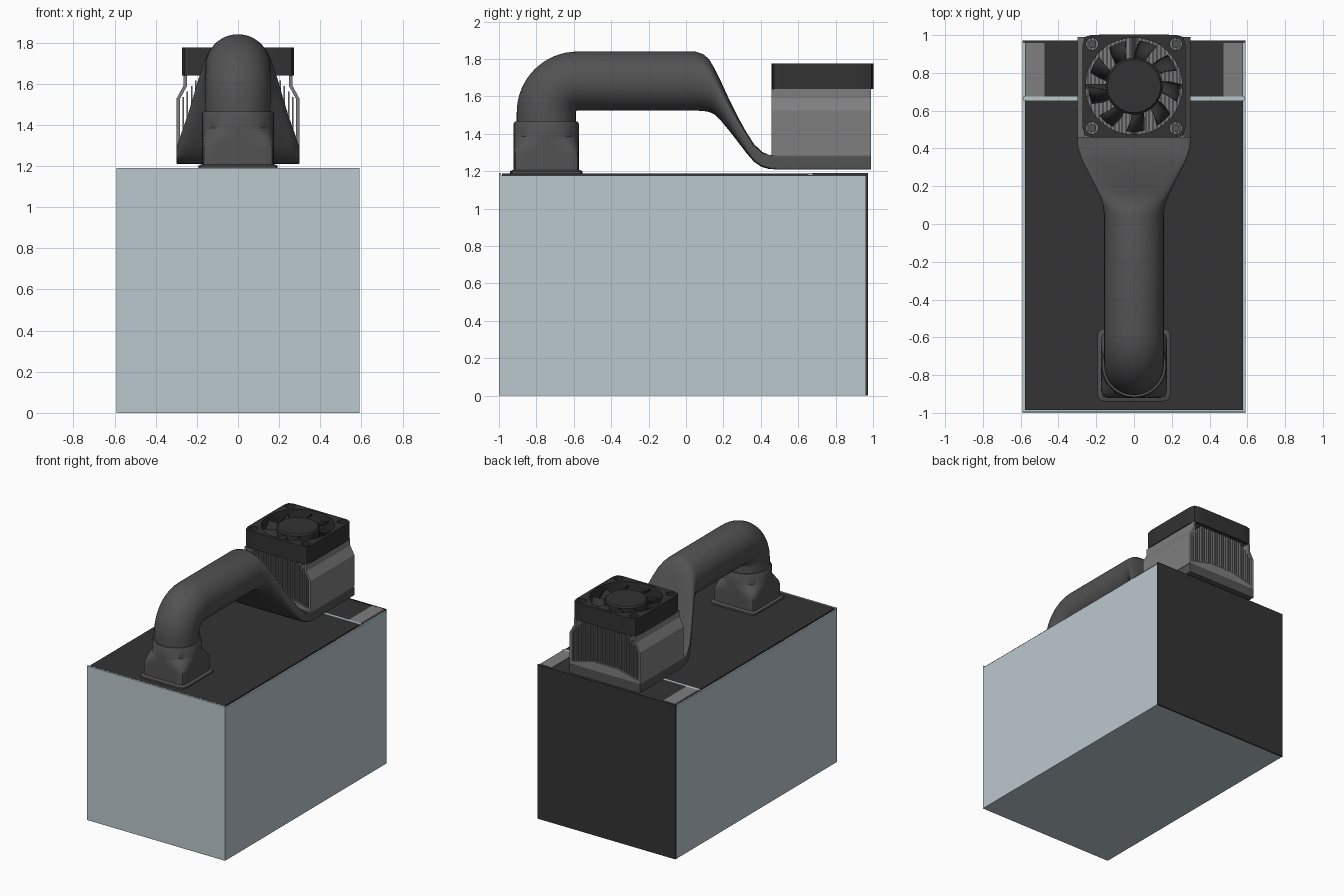
import bpy, bmesh, math
from mathutils import Vector as V

if "Cube" in bpy.data.objects:
    bpy.data.objects.remove(bpy.data.objects["Cube"])


def material(name, r, g, b):
    m = bpy.data.materials.new(name)
    m.use_nodes = True
    m.diffuse_color = (r, g, b, 1)
    m.node_tree.nodes["Principled BSDF"].inputs["Base Color"].default_value = (r, g, b, 1)
    return m


GLASS = material("pale blue glass", 0.50, 0.58, 0.62)
BLACK = material("black panel", 0.033, 0.033, 0.033)
DUCT = material("dark grey plastic", 0.085, 0.085, 0.085)
METAL = material("grey metal", 0.21, 0.21, 0.21)
FAN = material("fan black", 0.032, 0.032, 0.032)


def finish(bm, name, mat, smooth=None):
    bmesh.ops.recalc_face_normals(bm, faces=bm.faces)
    mesh = bpy.data.meshes.new(name)
    bm.to_mesh(mesh)
    bm.free()
    mesh.materials.append(mat)
    ob = bpy.data.objects.new(name, mesh)
    bpy.context.collection.objects.link(ob)
    if smooth:
        bpy.ops.object.select_all(action='DESELECT')
        ob.select_set(True)
        bpy.context.view_layer.objects.active = ob
        bpy.ops.object.shade_smooth_by_angle(angle=math.radians(smooth))
    return ob


def add_box(bm, x0, x1, y0, y1, z0, z1):
    verts = bmesh.ops.create_cube(bm, size=1)["verts"]
    for v in verts:
        v.co = V(((x0 + x1) / 2 + v.co.x * (x1 - x0),
                  (y0 + y1) / 2 + v.co.y * (y1 - y0),
                  (z0 + z1) / 2 + v.co.z * (z1 - z0)))


def box(name, mat, *bounds):
    bm = bmesh.new()
    add_box(bm, *bounds)
    return finish(bm, name, mat)


def ring(centre, u, v, n=2, count=64):
    """Section from a circle (n=2) to a nearly sharp rectangle (large n)."""
    pts = []
    for i in range(count):
        a = math.tau * i / count
        c, s = math.cos(a), math.sin(a)
        k = (abs(c) ** n + abs(s) ** n) ** (-1 / n)
        pts.append(V(centre) + V(u) * c * k + V(v) * s * k)
    return pts


def loft(name, mat, rings, closed=False, smooth=35):
    bm = bmesh.new()
    loops = [[bm.verts.new(p) for p in r] for r in rings]
    pairs = list(zip(loops, loops[1:]))
    if closed:
        pairs.append((loops[-1], loops[0]))
    else:
        bm.faces.new(loops[0])
        bm.faces.new(loops[-1])
    for a, b in pairs:
        for i in range(len(a)):
            j = (i + 1) % len(a)
            bm.faces.new((a[i], a[j], b[j], b[i]))
    return finish(bm, name, mat, smooth)


def flat_ring(y, z, r, n=2):
    return ring((0, y, z), (r, 0, 0), (0, r, 0), n)


# Tank with lid and back panel
box("glass_tank", GLASS, -0.59, 0.59, -0.99, 0.96, 0, 1.176)
box("front_glass", GLASS, -0.59, 0.59, -1.0, -0.99, 0, 1.19)
box("lid", BLACK, -0.578, 0.578, -0.985, 0.96, 1.176, 1.188)
box("back_panel", BLACK, -0.59, 0.59, 0.96, 0.972, 0, 1.19)
box("lid_brace", GLASS, -0.585, 0.585, 0.655, 0.675, 1.18, 1.191)
for side, s in (("left", 1), ("right", -1)):
    x0, x1 = sorted((s * 0.475, s * 0.578))
    box(side + "_rear_vent", METAL, x0, x1, 0.675, 0.958, 1.18, 1.191)

# Square to round socket at the front
SY = -0.747
loft("socket_flange", DUCT, [flat_ring(SY, 1.185, 0.193, 14), flat_ring(SY, 1.2, 0.193, 14),
                             flat_ring(SY, 1.208, 0.18, 14)])
loft("socket", DUCT, [flat_ring(SY, z, r, n) for z, r, n in (
    (1.19, 0.174, 14), (1.29, 0.174, 14), (1.32, 0.174, 8), (1.345, 0.174, 4),
    (1.37, 0.174, 2.5), (1.385, 0.174, 2), (1.455, 0.174, 2), (1.465, 0.168, 2))])

# Round pipe: riser, elbow, straight run, then a flare down to a flat duct
R, BEND, BY, BZ = 0.158, 0.167, -0.58, 1.515
path = [ring((0, BY - BEND, 1.4), (R, 0, 0), (0, R, 0))]
for i in range(17):
    a = math.pi / 2 * i / 16
    radial = V((0, -math.cos(a), math.sin(a)))
    path.append(ring(V((0, BY, BZ)) + radial * BEND, (R, 0, 0), -radial * R))
for y, top, low, half, n in (
        (0.05, 1.84, 1.524, 0.158, 2), (0.09, 1.827, 1.523, 0.163, 2.1),
        (0.123, 1.80, 1.517, 0.172, 2.2), (0.155, 1.745, 1.503, 0.185, 2.4),
        (0.187, 1.68, 1.47, 0.2, 2.7), (0.235, 1.575, 1.412, 0.224, 3.2),
        (0.283, 1.48, 1.35, 0.248, 4), (0.325, 1.405, 1.295, 0.27, 6),
        (0.364, 1.345, 1.25, 0.286, 10), (0.405, 1.305, 1.223, 0.297, 18),
        (0.444, 1.287, 1.212, 0.3, 40), (0.48, 1.284, 1.21, 0.3, 60),
        (0.99, 1.284, 1.21, 0.3, 60)):
    path.append(ring((0, y, (top + low) / 2), (half, 0, 0), (0, 0, -(top - low) / 2), n))
loft("air_duct", DUCT, path)

# Heat sink: base with raised core, bent side walls and fins
CY, Y0, Y1 = 0.73, 0.457, 0.99


def extrude_profile(name, mat, points):
    bm = bmesh.new()
    face = bm.faces.new([bm.verts.new((x, Y0, z)) for x, z in points])
    out = bmesh.ops.extrude_face_region(bm, geom=[face])
    for v in out["geom"]:
        if isinstance(v, bmesh.types.BMVert):
            v.co.y = Y1
    return finish(bm, name, mat)


extrude_profile("heat_sink_base", METAL, [(-0.3, 1.284), (0.3, 1.284), (0.3, 1.3),
                                          (0.1, 1.35), (-0.1, 1.35), (-0.3, 1.3)])
for side, s in (("left", 1), ("right", -1)):
    outer = [(0.3, 1.284), (0.3, 1.525), (0.265, 1.59), (0.265, 1.64)]
    inner = [(x - 0.018, z) for x, z in reversed(outer)]
    extrude_profile(side + "_sink_wall", METAL, [(s * x, z) for x, z in outer + inner])

bm = bmesh.new()
for i in range(-13, 14):
    x = i * 0.0205
    top = min(1.635, 1.53 + (0.27 - abs(x)) * 1.3)
    add_box(bm, x - 0.004, x + 0.004, Y0 + 0.005, Y1 - 0.005, 1.29, top)
finish(bm, "heat_sink_fins", METAL)

# Fan frame with a round opening and four screw holes
F0, F1, HALF, OPEN = 1.64, 1.775, 0.272, 0.256
frame = loft("fan_frame", FAN, [
    flat_ring(CY, F0, HALF, 16), flat_ring(CY, F1, HALF, 16),
    flat_ring(CY, F1, OPEN), flat_ring(CY, F0, OPEN)], closed=True)

bm = bmesh.new()
for sx in (-1, 1):
    for sy in (-1, 1):
        out = bmesh.ops.create_cone(bm, cap_ends=True, segments=20, radius1=0.032,
                                    radius2=0.032, depth=0.4)
        bmesh.ops.translate(bm, verts=out["verts"], vec=(sx * 0.222, CY + sy * 0.222, F1))
cutter = finish(bm, "screw_hole_cutter", FAN)
cutter.hide_render = True
cutter.hide_viewport = True
cut = frame.modifiers.new("screw_holes", 'BOOLEAN')
cut.operation, cut.object, cut.solver = 'DIFFERENCE', cutter, 'EXACT'

bm = bmesh.new()
for sx in (-1, 1):
    for sy in (-1, 1):
        out = bmesh.ops.create_cone(bm, cap_ends=True, segments=20, radius1=0.02,
                                    radius2=0.02, depth=0.1)
        bmesh.ops.translate(bm, verts=out["verts"], vec=(sx * 0.222, CY + sy * 0.222, 1.7))
finish(bm, "fan_screws", DUCT, 35)

# Hub, support arms and nine pitched blades
loft("fan_hub", FAN, [flat_ring(CY, z, r) for z, r in (
    (1.645, 0.15), (1.757, 0.15), (1.768, 0.14))])
bm = bmesh.new()
add_box(bm, -0.256, 0.256, CY - 0.012, CY + 0.012, 1.642, 1.655)
add_box(bm, -0.012, 0.012, CY - 0.256, CY + 0.256, 1.642, 1.655)
finish(bm, "fan_arms", FAN)

bm = bmesh.new()
for i in range(9):
    a = math.tau * i / 9
    rows = []
    for r, twist in ((0.14, 0), (0.19, 0.06), (0.243, 0.14)):
        row = []
        for da, z in ((-0.19, 1.755), (0, 1.715), (0.19, 1.665)):
            t = a + da - twist
            row.append(bm.verts.new((r * math.cos(t), CY + r * math.sin(t), z)))
        rows.append(row)
    for p, q in zip(rows, rows[1:]):
        for k in range(2):
            bm.faces.new((p[k], p[k + 1], q[k + 1], q[k]))
blades = finish(bm, "fan_blades", FAN, 40)
blades.modifiers.new("thickness", 'SOLIDIFY').thickness = 0.008
